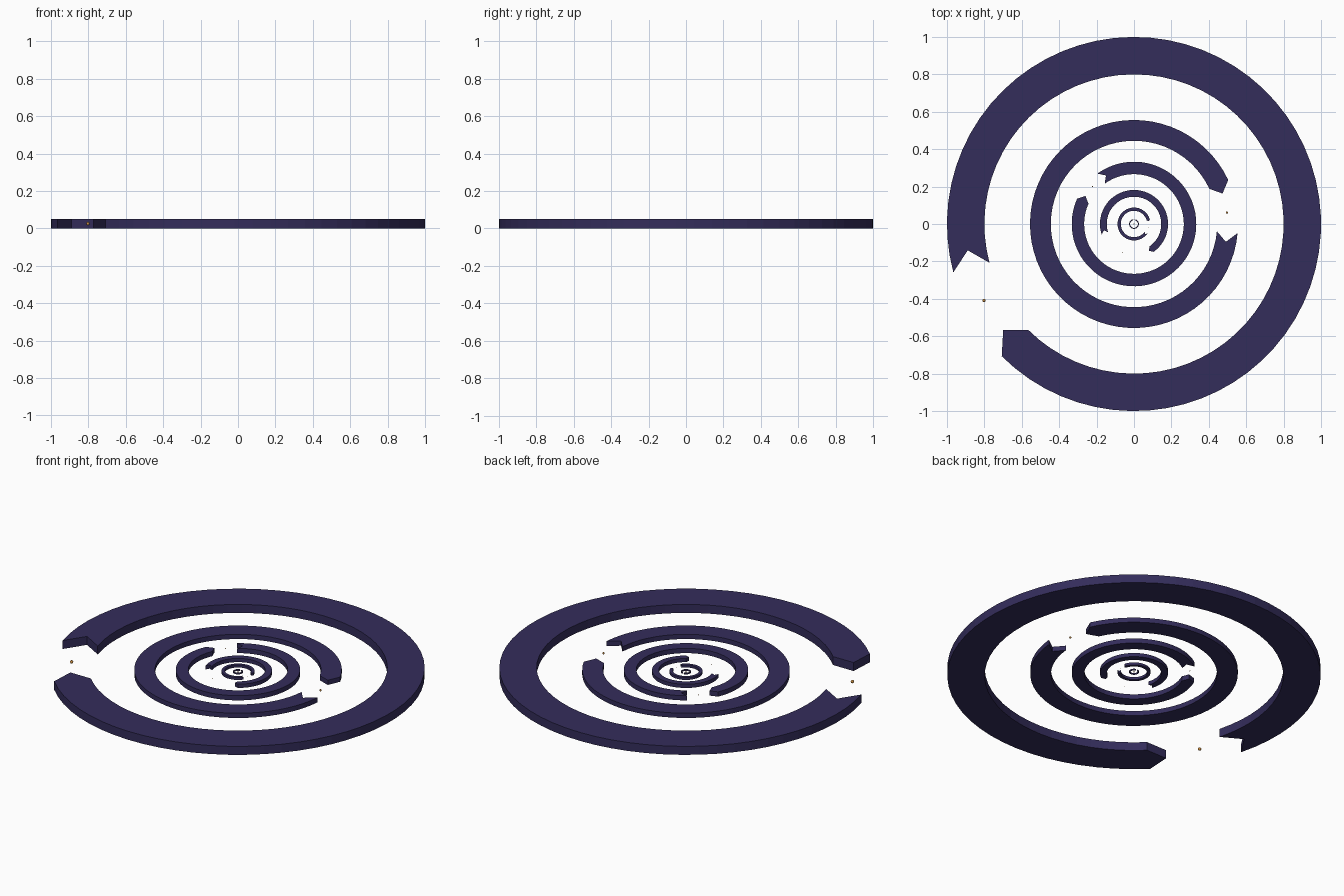
import bpy, bmesh
from math import radians, cos, sin

if "Cube" in bpy.data.objects:
    bpy.data.objects.remove(bpy.data.objects["Cube"])

MID_Z = 0.025


def material(name, rgb):
    m = bpy.data.materials.new(name)
    m.diffuse_color = (*rgb, 1)
    m.use_nodes = True
    m.node_tree.nodes["Principled BSDF"].inputs["Base Color"].default_value = m.diffuse_color
    return m


indigo = material("indigo", (0.034, 0.026, 0.105))
amber = material("amber", (0.55, 0.25, 0.05))


def arrow_ring(name, r_out, height, gap_start, gap_end, lean=6.0, steps=60):
    """Flat ring with an arrow point at one end of its gap and a notch at the other."""
    r_in = r_out * 0.8
    r_mid = (r_out + r_in) / 2
    a0, a1 = gap_end, gap_start + 360
    at = lambda r, a: (r * cos(radians(a)), r * sin(radians(a)))
    bm = bmesh.new()
    rows = []
    for i in range(steps + 1):
        a = a0 + (a1 - a0) * i / steps
        mid_a = a - lean if i in (0, steps) else a
        # keep the middle line ahead of the notch
        if i == steps - 1:
            mid_a = a - lean
        pts = [at(r_in, a), at(r_mid, mid_a), at(r_out, a)]
        rows.append([[bm.verts.new((x, y, MID_Z + s * height / 2)) for x, y in pts]
                     for s in (-1, 1)])
    for (lo, hi), (lo2, hi2) in zip(rows, rows[1:]):
        for k in range(2):
            bm.faces.new((hi[k], hi[k + 1], hi2[k + 1], hi2[k]))
            bm.faces.new((lo[k], lo2[k], lo2[k + 1], lo[k + 1]))
        bm.faces.new((lo[0], hi[0], hi2[0], lo2[0]))
        bm.faces.new((lo[2], lo2[2], hi2[2], hi[2]))
    for lo, hi in (rows[0], rows[-1]):
        for k in range(2):
            bm.faces.new((lo[k], lo[k + 1], hi[k + 1], hi[k]))
    bmesh.ops.recalc_face_normals(bm, faces=bm.faces[:])
    mesh = bpy.data.meshes.new(name)
    bm.to_mesh(mesh)
    bm.free()
    mesh.materials.append(indigo)
    ob = bpy.data.objects.new(name, mesh)
    bpy.context.collection.objects.link(ob)


def bead(name, orbit, angle, radius):
    a = radians(angle)
    bpy.ops.mesh.primitive_uv_sphere_add(
        segments=16, ring_count=8, radius=radius,
        location=(orbit * cos(a), orbit * sin(a), MID_Z))
    ob = bpy.context.object
    ob.name = name
    ob.data.materials.append(amber)
    bpy.ops.object.shade_smooth()


# Nested rings, largest first: outer radius, height, gap start, gap end, bead size
rings = [
    (1.000, 0.050, 195, 225, 0.009),
    (0.556, 0.028, -5, 25, 0.006),
    (0.333, 0.028, 126, 156, 0.003),
    (0.182, 0.022, 198, 305, 0.002),
    (0.088, 0.015, -36, 16, 0.0015),
    (0.026, 0.008, 75, 105, 0.001),
]
for n, (r, h, g0, g1, b) in enumerate(rings, 1):
    arrow_ring(f"ring_{n}", r, h, g0, g1)
    bead(f"bead_{n}", r * 0.9, (g0 + g1) / 2 - 3, b)

# Small hub at the centre
bead("hub", 0, 0, 0.004)
